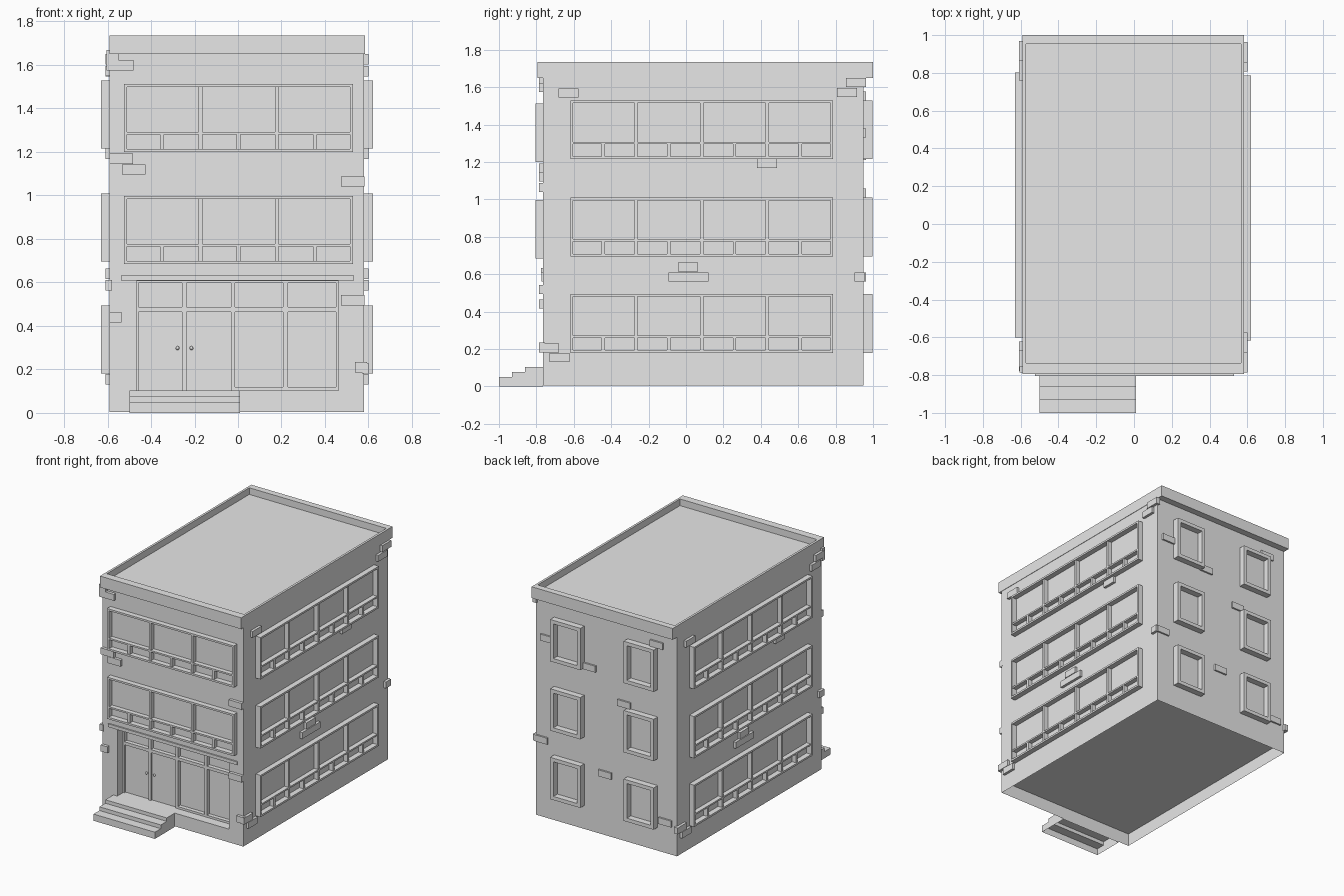
import bpy, bmesh

old = bpy.data.objects.get("Cube")
if old:
    bpy.data.objects.remove(old, do_unlink=True)

grey = bpy.data.materials.new("plain_grey")
grey.use_nodes = True
grey.diffuse_color = (0.8, 0.8, 0.8, 1)
grey.node_tree.nodes["Principled BSDF"].inputs["Base Color"].default_value = (0.8, 0.8, 0.8, 1)

X0, X1, Y0, Y1 = -0.59, 0.58, -0.765, 0.95      # wall planes
FLOOR, ROOF = 0.104, 1.65

# Map (along wall, outward distance) to x, y for each wall
WALLS = {
    "front": lambda u, d: (u, Y0 - d),
    "back": lambda u, d: (u, Y1 + d),
    "left": lambda u, d: (X1 + d, u),
    "right": lambda u, d: (X0 - d, Y0 + Y1 - u),
}


def finish(name, bm, fix=True):
    if fix:
        bmesh.ops.recalc_face_normals(bm, faces=bm.faces)
    me = bpy.data.meshes.new(name)
    bm.to_mesh(me)
    bm.free()
    me.materials.append(grey)
    ob = bpy.data.objects.new(name, me)
    bpy.context.collection.objects.link(ob)
    return ob


def box(bm, lo, hi):
    geom = bmesh.ops.create_cube(bm, size=1)
    for v in geom["verts"]:
        v.co = [(lo[i] + hi[i]) / 2 + v.co[i] * (hi[i] - lo[i]) for i in range(3)]
    return geom["verts"]


def wall_box(bm, wall, u0, u1, z0, z1, d0, d1):
    a, b = WALLS[wall](u0, d0), WALLS[wall](u1, d1)
    lo = [min(a[i], b[i]) for i in range(2)] + [z0]
    hi = [max(a[i], b[i]) for i in range(2)] + [z1]
    box(bm, lo, hi)


def frame(bm, wall, u0, u1, z0, z1, t, d):
    for a, b in ((u0, u0 + t), (u1 - t, u1)):
        wall_box(bm, wall, a, b, z0, z1, -0.005, d)
    for a, b in ((z0, z0 + t), (z1 - t, z1)):
        wall_box(bm, wall, u0 + t, u1 - t, a, b, -0.005, d)


def strip_window(name, wall, u0, u1, z0, z1, bays):
    """Wide window: tall panes above a row of half-width panes."""
    bm = bmesh.new()
    frame(bm, wall, u0, u1, z0, z1, 0.014, 0.04)
    sill = z0 + 0.08
    wall_box(bm, wall, u0 + 0.01, u1 - 0.01, sill, sill + 0.012, -0.005, 0.035)
    step = (u1 - u0) / (2 * bays)
    for i in range(1, 2 * bays):
        u = u0 + i * step
        top = z1 - 0.01 if i % 2 == 0 else sill
        wall_box(bm, wall, u - 0.009, u + 0.009, z0 + 0.01, top, -0.005, 0.033)
    finish(name, bm)


# Wall shell, open below, with a recessed entrance in the front
DX0, DX1, DZ1, DY = -0.467, 0.462, 0.607, Y0 + 0.1
bm = bmesh.new()


def quad(*pts):
    bm.faces.new([bm.verts.new(p) for p in pts])


def front_quad(x0, x1, z0, z1, y=Y0):
    quad((x0, y, z0), (x1, y, z0), (x1, y, z1), (x0, y, z1))


B = 0.005
front_quad(X0, DX0, B, ROOF)
front_quad(DX1, X1, B, ROOF)
front_quad(DX0, DX1, DZ1, ROOF)
front_quad(DX0, DX1, B, FLOOR)
front_quad(DX0, DX1, FLOOR, DZ1, DY)
quad((X1, Y0, B), (X1, Y1, B), (X1, Y1, ROOF), (X1, Y0, ROOF))
quad((X1, Y1, B), (X0, Y1, B), (X0, Y1, ROOF), (X1, Y1, ROOF))
quad((X0, Y1, B), (X0, Y0, B), (X0, Y0, ROOF), (X0, Y1, ROOF))
# entrance jambs, ceiling and landing
quad((DX0, Y0, FLOOR), (DX0, DY, FLOOR), (DX0, DY, DZ1), (DX0, Y0, DZ1))
quad((DX1, DY, FLOOR), (DX1, Y0, FLOOR), (DX1, Y0, DZ1), (DX1, DY, DZ1))
quad((DX0, DY, DZ1), (DX1, DY, DZ1), (DX1, Y0, DZ1), (DX0, Y0, DZ1))
quad((DX0, Y0, FLOOR), (DX1, Y0, FLOOR), (DX1, DY, FLOOR), (DX0, DY, FLOOR))
# floor underside
F = FLOOR - 0.003
quad((X0, Y0, F), (X0, Y1, F), (X1, Y1, F), (X1, Y0, F))
finish("walls", bm, fix=False)

# Parapet with sunken roof deck
bm = bmesh.new()
box(bm, (-0.59, -0.795, ROOF), (0.583, 1.0, 1.735))
bm.faces.ensure_lookup_table()
top = max(bm.faces, key=lambda f: f.calc_center_median().z)
bmesh.ops.inset_region(bm, faces=[top], thickness=0.024)
for v in top.verts:
    v.co.y = 0.952 if v.co.y > 0 else -0.737
deck = bmesh.ops.extrude_face_region(bm, geom=[top])
for v in [g for g in deck["geom"] if isinstance(g, bmesh.types.BMVert)]:
    v.co.z = 1.685
if top.is_valid:
    bmesh.ops.delete(bm, geom=[top], context="FACES_ONLY")
finish("roof_parapet", bm)

# Strip windows
for i, z in enumerate((0.685, 1.2)):
    strip_window(f"front_window_{i + 1}", "front", -0.524, 0.529, z, z + 0.313, 3)
LEVELS = (0.18, 0.695, 1.215)
for wall in ("left", "right"):
    for i, z in enumerate(LEVELS):
        strip_window(f"{wall}_window_{i + 1}", wall, -0.618, 0.786, z, z + 0.314, 4)

# Single windows at the back
for i, z in enumerate(LEVELS):
    for side, u in (("left", 0.18), ("right", -0.43)):
        bm = bmesh.new()
        frame(bm, "back", u, u + 0.25, z, z + 0.314, 0.027, 0.047)
        finish(f"back_window_{side}_{i + 1}", bm)

# Entrance frame, set in the recess
bm = bmesh.new()
R0, R1 = -0.1, -0.07
for a, b in ((DX0, DX0 + 0.01), (-0.257, -0.237), (-0.033, -0.013), (0.208, 0.23), (0.45, DX1)):
    wall_box(bm, "front", a, b, FLOOR, DZ1, R0, R1)
for a, b in ((0.465, 0.488), (0.597, DZ1)):
    wall_box(bm, "front", DX0, DX1, a, b, R0, R1)
wall_box(bm, "front", -0.02, DX1, FLOOR, 0.12, R0, R1)
finish("entrance_frame", bm)

bm = bmesh.new()
for a, b in ((-0.46, -0.254), (-0.24, -0.03)):
    wall_box(bm, "front", a, b, FLOOR, 0.47, R0, -0.085)
finish("entrance_doors", bm)

bm = bmesh.new()
for x in (-0.278, -0.214):
    s = bmesh.ops.create_uvsphere(bm, u_segments=10, v_segments=6, radius=0.009)
    bmesh.ops.translate(bm, verts=s["verts"], vec=(x, Y0 + 0.078, 0.298))
finish("door_knobs", bm)

bm = bmesh.new()
wall_box(bm, "front", -0.537, 0.533, 0.608, 0.632, -0.005, 0.01)
finish("entrance_lintel", bm)

# Entrance steps: one stepped profile, hollow below
bm = bmesh.new()
profile = [(-1, 0), (-1, 0.05), (-0.93, 0.05), (-0.93, 0.078),
           (-0.86, 0.078), (-0.86, 0.104), (Y0, 0.104), (Y0, 0)]
ends = [[bm.verts.new((x, y, z)) for y, z in profile] for x in (-0.5, 0.01)]
for e in ends:
    bm.faces.new(e)
for i in range(len(profile) - 1):
    bm.faces.new((ends[0][i], ends[0][i + 1], ends[1][i + 1], ends[1][i]))
finish("entrance_steps", bm)

# Protruding bricks: (start along wall, bottom, length)
L = 0.107
FRONT = [(-0.605, 1.575, 0.125), (-0.605, 1.62, 0.055), (-0.59, 1.145, L),
         (-0.533, 1.095, L), (0.474, 1.04, L), (0.474, 0.494, L),
         (-0.59, 0.416, 0.055), (0.538, 0.186, 0.055)]
SIDE = [(-0.785, 0.182, L), (-0.73, 0.131, L), (-0.682, 1.546, L),
        (0.856, 1.602, L), (0.807, 1.548, L), (0.38, 1.168, L),
        (-0.043, 0.615, L), (-0.094, 0.562, 0.214), (0.9, 0.562, 0.057)]
BACK = [(0.43, 1.33, L), (0.08, 1.21, L), (-0.48, 1.53, L), (-0.21, 1.01, L),
        (0.48, 0.562, L), (-0.05, 0.44, L), (-0.55, 0.215, L)]
for wall, bricks, d in (("front", FRONT, 0.022), ("left", SIDE, 0.02),
                        ("right", SIDE, 0.02), ("back", BACK, 0.013)):
    bm = bmesh.new()
    for u, z, n in bricks:
        wall_box(bm, wall, u, u + n, z, z + 0.048, -0.01, d)
    finish(f"{wall}_bricks", bm)
